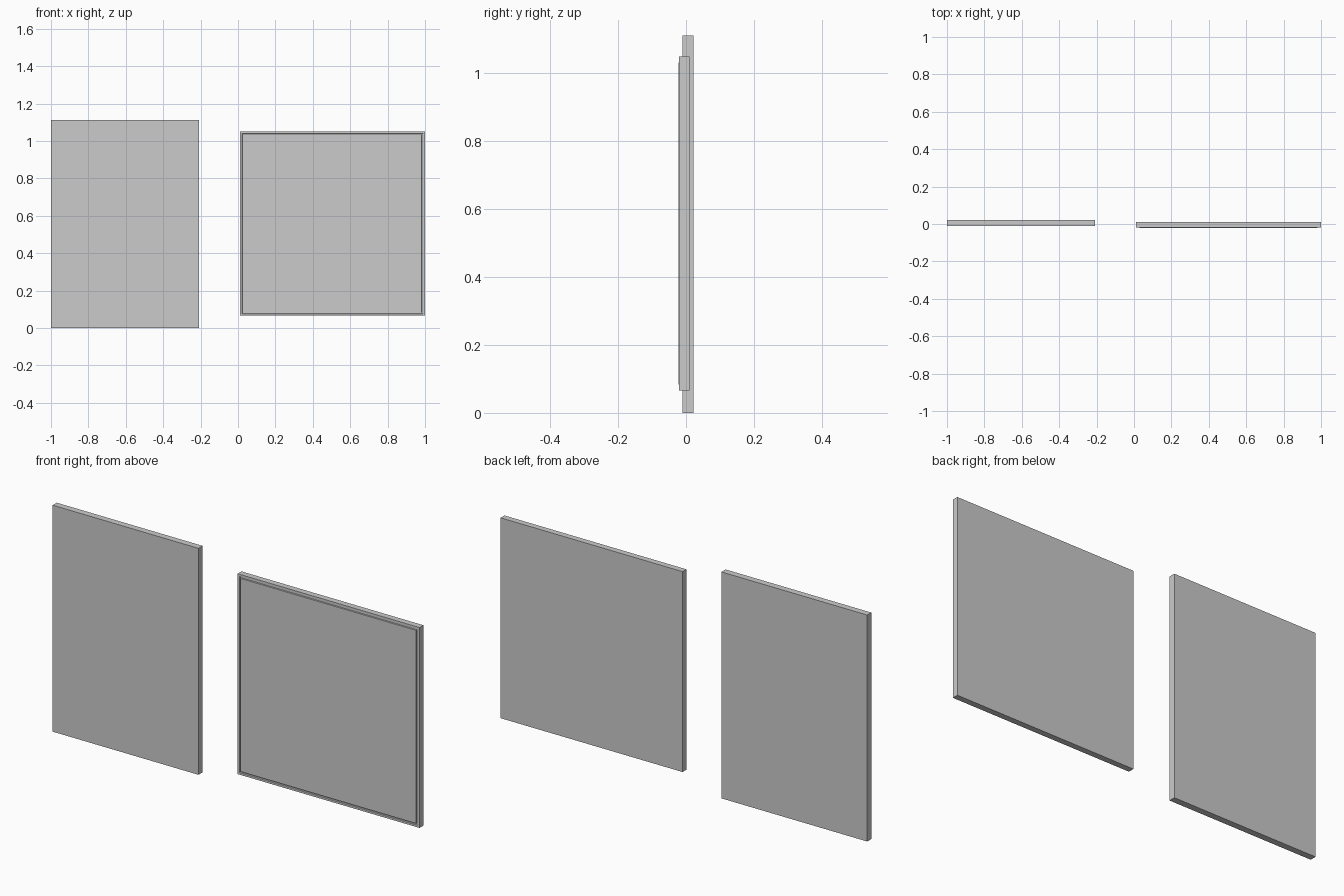
import bpy, bmesh

if "Cube" in bpy.data.objects:
    bpy.data.objects.remove(bpy.data.objects["Cube"])

def box(name, x0, x1, y0, y1, z0, z1):
    me = bpy.data.meshes.new(name)
    bm = bmesh.new()
    bmesh.ops.create_cube(bm, size=1)
    for v in bm.verts:
        v.co = ((x0 + x1) / 2 + v.co.x * (x1 - x0),
                (y0 + y1) / 2 + v.co.y * (y1 - y0),
                (z0 + z1) / 2 + v.co.z * (z1 - z0))
    bm.to_mesh(me)
    bm.free()
    ob = bpy.data.objects.new(name, me)
    bpy.context.collection.objects.link(ob)
    return ob

# plain tall panel
box("plain_panel", -1.0, -0.208, -0.010, 0.022, 0.0, 1.112)

# framed panel: rim, narrow groove, slightly raised centre field
framed = box("framed_panel", 0.012, 1.0, -0.020, 0.010, 0.066, 1.05)
bm = bmesh.new()
bm.from_mesh(framed.data)
bm.normal_update()
front = min(bm.faces, key=lambda f: f.calc_center_median().y)
# (inset width, y level after the step)
for width, y in ((0.010, -0.020), (0.002, -0.016), (0.005, -0.016), (0.001, -0.022)):
    bmesh.ops.inset_region(bm, faces=[front], thickness=width, use_even_offset=True)
    for v in front.verts:
        v.co.y = y
    bm.normal_update()
bm.to_mesh(framed.data)
bm.free()
